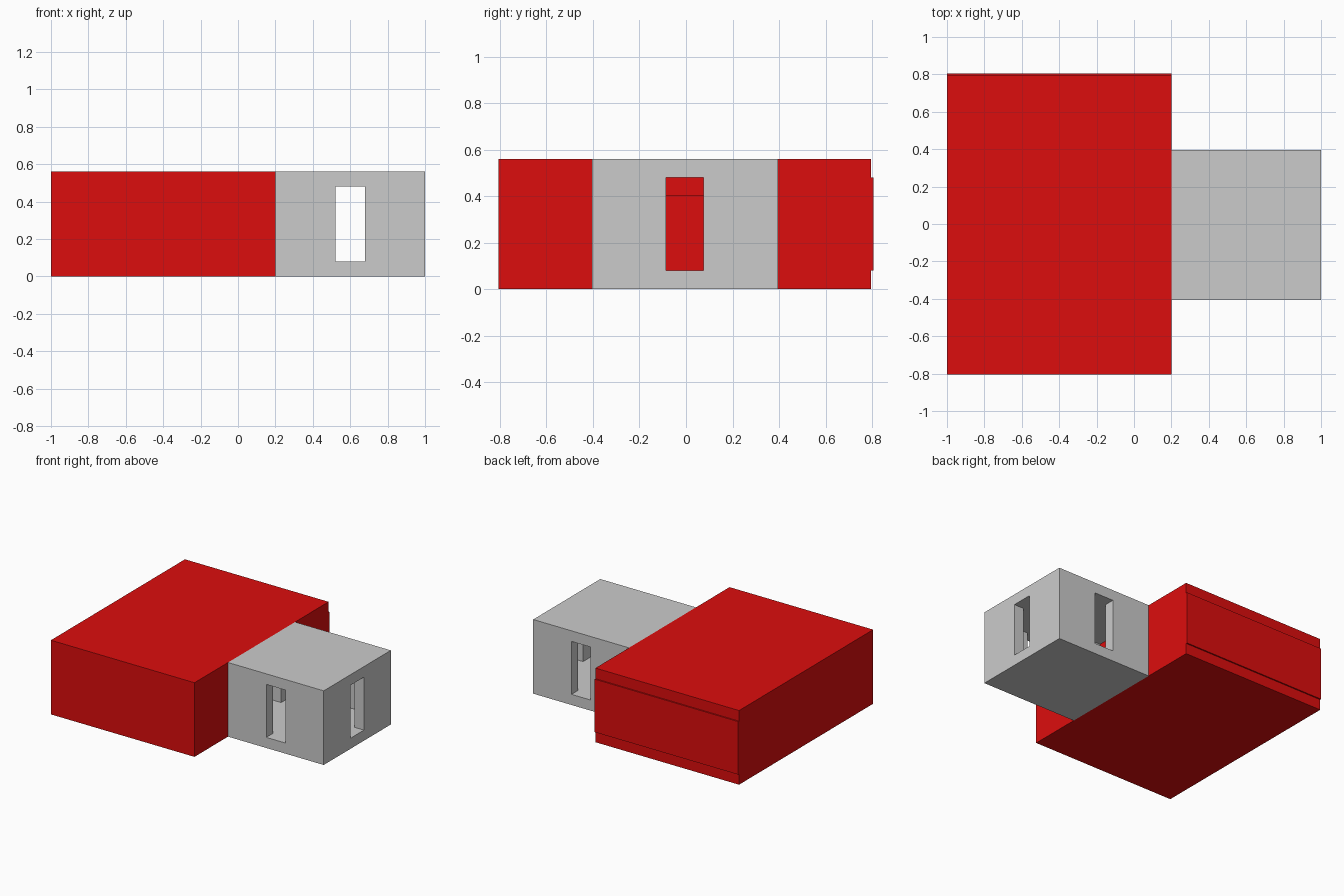
import bpy

if "Cube" in bpy.data.objects:
    bpy.data.objects.remove(bpy.data.objects["Cube"])

Y = -0.005   # centre line of both rooms (back wall sticks out by 0.01)
H = 0.56     # overall height
T = 0.08     # wall and slab thickness

red = bpy.data.materials.new("red")
red.diffuse_color = (0.72, 0.004, 0.004, 1)
red.use_nodes = True
red.node_tree.nodes["Principled BSDF"].inputs["Base Color"].default_value = red.diffuse_color


def box(name, x, y, z, mat=None):
    """Axis-aligned box from (min, max) ranges; y is relative to the centre line."""
    bpy.ops.mesh.primitive_cube_add(
        size=1, location=(sum(x) / 2, Y + sum(y) / 2, sum(z) / 2))
    ob = bpy.context.object
    ob.name = name
    ob.scale = (x[1] - x[0], y[1] - y[0], z[1] - z[0])
    bpy.ops.object.transform_apply(location=False, rotation=False, scale=True)
    if mat:
        ob.data.materials.append(mat)
    return ob


def cut(target, name, x, y, z):
    """Subtract a box from the target."""
    cutter = box(name, x, y, z)
    cutter.hide_render = True
    cutter.hide_set(True)
    cutter.display_type = 'WIRE'
    mod = target.modifiers.new(name, 'BOOLEAN')
    mod.operation = 'DIFFERENCE'
    mod.solver = 'EXACT'
    mod.object = cutter


# Large red room: hollow, with a doorway to the small room
main = box("main_room", (-1, 0.2), (-0.8, 0.8), (0, H), red)
cut(main, "main_cavity_cutter", (-1 + T, 0.2 - T), (-0.8 + T, 0.8 - T), (T, H - T))
cut(main, "main_door_cutter", (0.1, 0.22), (-0.12, 0.12), (T, 0.40))

# Back wall panel, slightly proud of the slabs
box("back_wall_panel", (-1, 0.2), (0.76, 0.81), (T, H - T), red)

# Small grey room: hollow, opening to the main room, three windows
small = box("small_room", (0.2, 1), (-0.4, 0.4), (0, H))
cut(small, "small_cavity_cutter", (0.2 + T, 1 - T), (-0.4 + T, 0.4 - T), (T, H - T))
cut(small, "small_door_cutter", (0.18, 0.3), (-0.12, 0.12), (T, H - T))
cut(small, "front_back_window_cutter", (0.52, 0.68), (-0.5, 0.5), (T, H - T))
cut(small, "side_window_cutter", (0.9, 1.1), (-0.08, 0.08), (T, H - T))
